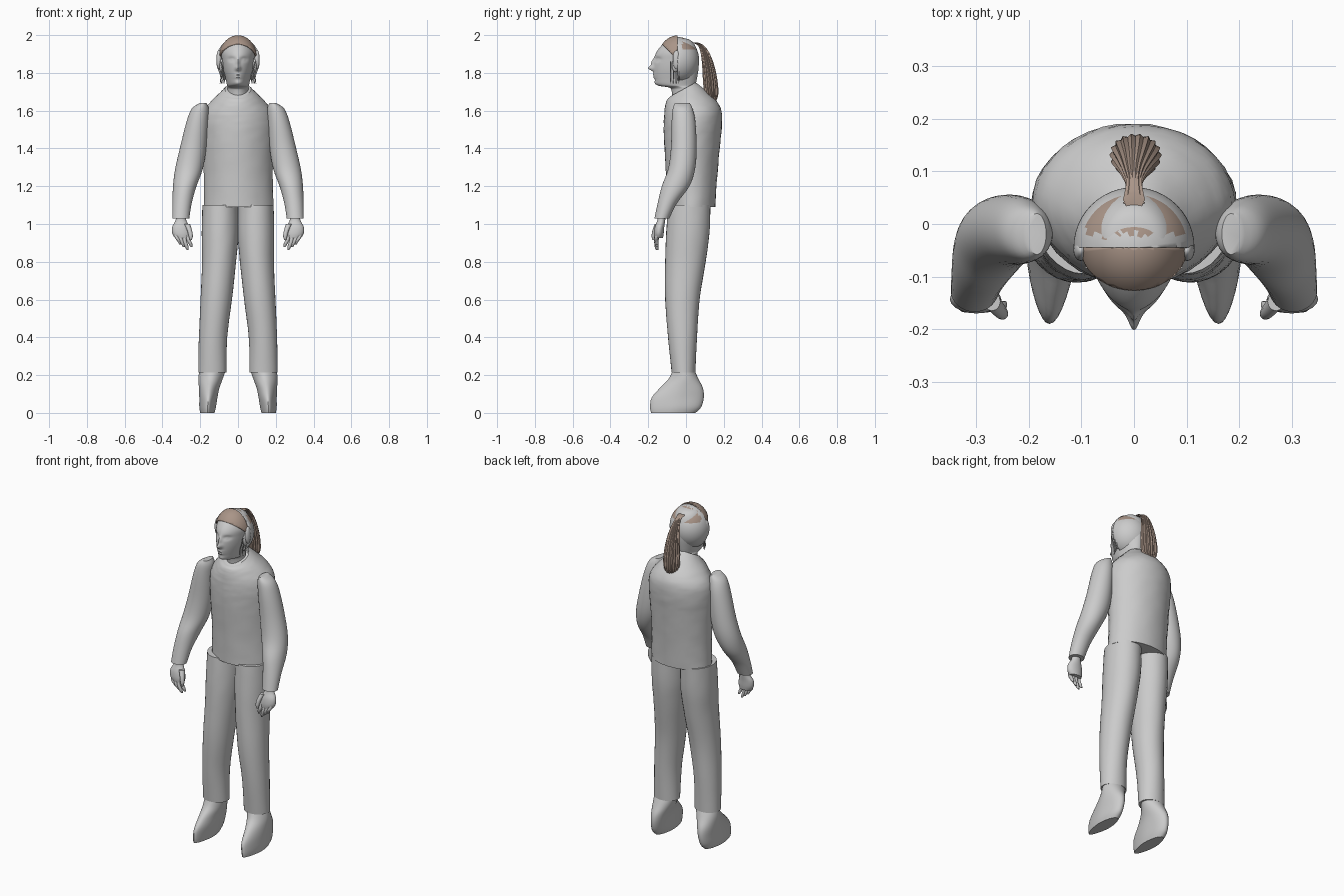
import bpy, bmesh, math, random
from mathutils import Matrix, Vector

random.seed(4)
cube = bpy.data.objects.get("Cube")
if cube:
    bpy.data.objects.remove(cube, do_unlink=True)


def material(name, color):
    m = bpy.data.materials.new(name)
    m.use_nodes = True
    m.diffuse_color = color
    bsdf = next(n for n in m.node_tree.nodes if n.type == 'BSDF_PRINCIPLED')
    bsdf.inputs["Base Color"].default_value = color
    bsdf.inputs["Roughness"].default_value = 0.7
    return m


GREY = material("light grey", (0.6, 0.6, 0.6, 1))
BROWN = material("hair brown", (0.40, 0.30, 0.245, 1))
parts = []


def finish(name, bm, mats):
    bmesh.ops.recalc_face_normals(bm, faces=bm.faces[:])
    me = bpy.data.meshes.new(name)
    bm.to_mesh(me)
    bm.free()
    for m in mats:
        me.materials.append(m)
    ob = bpy.data.objects.new(name, me)
    bpy.context.collection.objects.link(ob)
    parts.append(ob)
    return ob


def spline(rows, steps):
    """Smooth interpolation through the section rows."""
    out = []
    for i in range(len(rows) - 1):
        p0, p1 = rows[max(i - 1, 0)], rows[i]
        p2, p3 = rows[i + 1], rows[min(i + 2, len(rows) - 1)]
        for k in range(steps):
            t = k / steps
            out.append([b + t / 2 * (c - a + t * (2*a - 5*b + 4*c - d + t * (3*(b - c) + d - a)))
                        for a, b, c, d in zip(p0, p1, p2, p3)])
    return out + [list(rows[-1])]


def loft(name, rows, mat=GREY, n=32, steps=4, side=1, taper=0.0, jitter=0.0, ridge=0.0, sculpt=None):
    """Sections are (x, z, front y, back y, half width, tilt)."""
    rows = [tuple(r) + (0,) * (6 - len(r)) for r in rows]
    bm = bmesh.new()
    rings = []
    for x, z, yf, yb, rx, tilt in spline(rows, steps):
        ring = []
        for k in range(n):
            a = 2 * math.pi * k / n
            s = 1 + ridge * (-1) ** k + random.uniform(-jitter, jitter)
            dy = math.sin(a) * (yb - yf) / 2 * s
            dx = math.cos(a) * rx * s * (1 - taper * max(0, -math.sin(a)))
            co = Vector((side * (x + dx), (yf + yb) / 2 + dy, z + tilt * dy))
            ring.append(bm.verts.new(sculpt(co) if sculpt else co))
        rings.append(ring)
    for r0, r1 in zip(rings, rings[1:]):
        for k in range(n):
            bm.faces.new((r0[k], r0[(k + 1) % n], r1[(k + 1) % n], r1[k]))
    bm.faces.new(rings[0])
    bm.faces.new(rings[-1])
    return finish(name, bm, [mat])


def ellipsoid(name, center, radii, mats, cuts=(), thick=0.0, rule=None):
    bm = bmesh.new()
    bmesh.ops.create_uvsphere(bm, u_segments=48, v_segments=32, radius=1,
                              matrix=Matrix.Translation(center) @ Matrix.Diagonal((*radii, 1)))
    for co, no in cuts:
        bmesh.ops.bisect_plane(bm, geom=bm.verts[:] + bm.edges[:] + bm.faces[:],
                               plane_co=co, plane_no=no, clear_outer=True)
    if rule:
        for f in bm.faces:
            f.material_index = rule(f.calc_center_median())
    ob = finish(name, bm, mats)
    if thick:
        mod = ob.modifiers.new("thickness", 'SOLIDIFY')
        mod.thickness, mod.offset = thick, -1
    return ob


# Shirt body with slight cloth unevenness
loft("torso", [(.005, 1.09, -.1, .155, .185), (.002, 1.25, -.105, .165, .182),
               (0, 1.42, -.115, .18, .19), (0, 1.52, -.118, .19, .195),
               (0, 1.59, -.115, .188, .185, .05), (0, 1.64, -.11, .16, .15, .1),
               (0, 1.68, -.1, .11, .11, .2), (0, 1.712, -.085, .05, .07, .55)],
     n=40, steps=5, taper=.12, jitter=.008)

# Face relief: x, z, width, height, push along y
FEATURES = [(0, 1.825, .013, .013, -.028), (0, 1.855, .009, .022, -.014),
            (.033, 1.872, .018, .011, .011), (-.033, 1.872, .018, .011, .011),
            (.033, 1.871, .009, .005, -.006), (-.033, 1.871, .009, .005, -.006),
            (0, 1.792, .02, .005, -.006), (0, 1.777, .018, .005, -.006),
            (0, 1.745, .02, .012, -.006)]


def face(co):
    if co.y < -.09:
        co.y += sum(p * math.exp(-((co.x - x) / w) ** 2 - ((co.z - z) / h) ** 2)
                    for x, z, w, h, p in FEATURES)
    return co


# Neck and head
loft("head", [(0, 1.62, -.07, .05, .06), (0, 1.70, -.075, .045, .056),
              (0, 1.722, -.09, .046, .056), (0, 1.735, -.15, .05, .058),
              (0, 1.77, -.166, .058, .066), (0, 1.82, -.172, .066, .078),
              (0, 1.87, -.168, .068, .085), (0, 1.91, -.156, .062, .088),
              (0, 1.95, -.125, .045, .076), (0, 1.975, -.09, .02, .052),
              (0, 1.985, -.05, -.02, .012)],
     n=96, steps=7, taper=.18, sculpt=face)

# Hair: front crown, back shell with a ragged brown top, and ponytail
ellipsoid("front_hair", (0, -.04, 1.875), (.102, .11, .124), [BROWN],
          cuts=[((0, -.045, 1.87), (0, -1, -1)), ((0, -.045, 1.87), (0, 1, 0))], thick=.008)
ellipsoid("back_hair", (0, -.045, 1.865), (.115, .115, .125), [GREY, BROWN],
          cuts=[((0, -.045, 1.865), (0, -1, 0))], thick=.012,
          rule=lambda c: int(c.z > 1.925 and c.y > -.02 + random.uniform(-.008, .008)))
loft("ponytail", [(0, 1.962, .03, .06, .02), (0, 1.948, .06, .09, .015),
                  (0, 1.92, .075, .115, .022), (.002, 1.86, .085, .142, .034),
                  (.003, 1.78, .09, .162, .044), (.003, 1.70, .096, .17, .046),
                  (.003, 1.655, .105, .16, .03), (.003, 1.63, .112, .13, .01)],
     mat=BROWN, n=36, ridge=.06)

for side, word in ((1, "left"), (-1, "right")):
    # Ears and loose side locks
    ellipsoid(word + "_ear", (side * .088, -.055, 1.84), (.012, .02, .035), [GREY])
    ellipsoid(word + "_curl", (side * .101, -.05, 1.87), (.014, .02, .05), [GREY])
    for i in range(4):
        x, y = .07 + .007 * i, -.085 + .015 * i
        loft(word + "_strand", [(x + .02, 1.86, y, y + .006, .003), (x + .012, 1.82, y, y + .006, .003),
                                (x, 1.78, y, y + .006, .003), (x + .004, 1.745, y, y + .004, .002)],
             n=6, side=side)

    # Sleeve
    loft(word + "_arm", [(.185, 1.64, -.058, .02, .018), (.2, 1.61, -.07, .035, .045),
                         (.215, 1.54, -.076, .05, .058), (.238, 1.4, -.08, .056, .07),
                         (.26, 1.29, -.095, .048, .073), (.282, 1.2, -.128, .018, .062),
                         (.296, 1.11, -.15, -.048, .051), (.303, 1.03, -.167, -.088, .045)],
         side=side)

    # Hand with fingers and thumb
    loft(word + "_hand", [(.303, 1.05, -.152, -.108, .028), (.302, 1.02, -.152, -.11, .028),
                          (.303, .985, -.165, -.115, .045), (.3, .95, -.17, -.118, .048),
                          (.295, .925, -.168, -.122, .038)], n=20, side=side)
    for i in range(4):
        x, z = .328 - .02 * i, .015 * abs(i - 2)
        loft(word + "_finger", [(x, .95, -.162, -.136, .012), (x - .006, .91 + z / 2, -.168, -.146, .011),
                                (x - .016, .88 + z, -.166, -.146, .01), (x - .022, .862 + z, -.158, -.146, .005)],
             n=12, side=side)
    loft(word + "_thumb", [(.27, 1.0, -.165, -.13, .016), (.256, .965, -.178, -.15, .013),
                           (.25, .935, -.182, -.16, .011), (.25, .915, -.178, -.166, .005)], n=12, side=side)

    # Trouser leg
    loft(word + "_leg", [(.094, 1.1, -.095, .13, .094), (.095, .95, -.105, .124, .097),
                         (.1, .8, -.11, .104, .09), (.115, .6, -.11, .072, .083),
                         (.132, .4, -.095, .058, .075), (.135, .215, -.076, .05, .075)],
         side=side, jitter=.006)

    # Shoe, narrow at the sole and wide at the ankle
    loft(word + "_shoe", [(.162, 0, -.185, .05, .038), (.161, .03, -.19, .08, .044),
                          (.157, .08, -.182, .094, .048), (.153, .13, -.14, .09, .054),
                          (.145, .18, -.092, .066, .064), (.136, .225, -.07, .045, .07)],
         side=side, taper=.25)

# Smooth shading that keeps hard rims
bpy.ops.object.select_all(action='DESELECT')
for ob in parts:
    ob.select_set(True)
bpy.context.view_layer.objects.active = parts[0]
bpy.ops.object.shade_smooth_by_angle(angle=math.radians(40))
